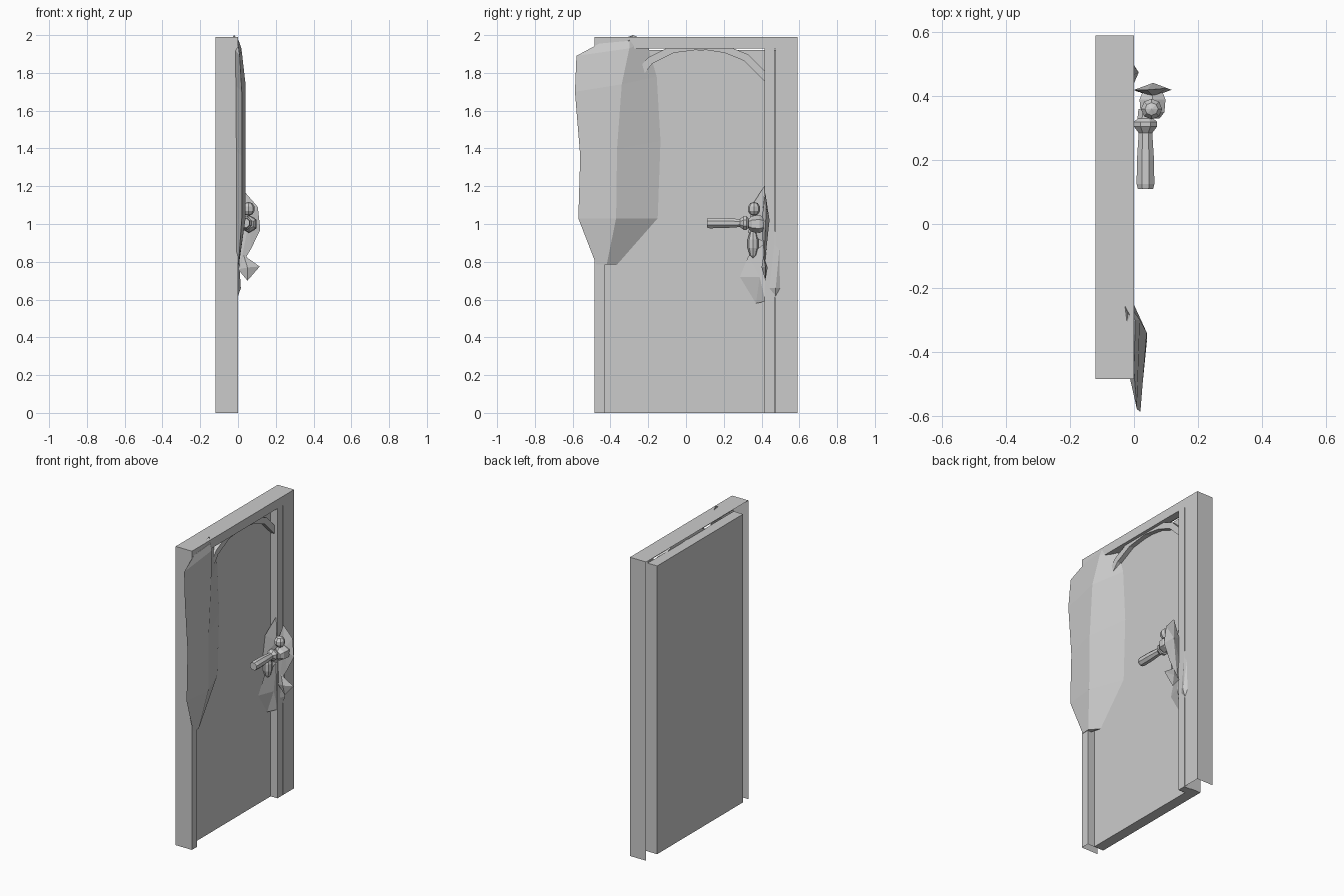
import bpy, bmesh, math
from mathutils import Vector, Matrix

if "Cube" in bpy.data.objects:
    bpy.data.objects.remove(bpy.data.objects["Cube"])


def finish(name, bm):
    bmesh.ops.recalc_face_normals(bm, faces=bm.faces)
    me = bpy.data.meshes.new(name)
    bm.to_mesh(me)
    bm.free()
    ob = bpy.data.objects.new(name, me)
    bpy.context.collection.objects.link(ob)
    return ob


def loft(name, rows, closed=True, caps=True):
    bm = bmesh.new()
    rings = [[bm.verts.new(p) for p in r] for r in rows]
    n = len(rings[0])
    for a, b in zip(rings, rings[1:]):
        for i in range(n if closed else n - 1):
            j = (i + 1) % n
            bm.faces.new((a[i], a[j], b[j], b[i]))
    if caps:
        bm.faces.new(rings[0])
        bm.faces.new(rings[-1])
    return finish(name, bm)


def box(name, lo, hi):
    bm = bmesh.new()
    bmesh.ops.create_cube(bm, size=1)
    for v in bm.verts:
        v.co = Vector([lo[i] + (v.co[i] + .5) * (hi[i] - lo[i]) for i in range(3)])
    return finish(name, bm)


def lathe_y(name, x, z, prof, n=8, sx=1.0):
    # rings (y, radius) along the y axis
    rows = [[(x + sx * r * math.cos(2 * math.pi * (k + .5) / n), y,
              z + r * math.sin(2 * math.pi * (k + .5) / n)) for k in range(n)]
            for y, r in prof]
    return loft(name, rows)


def ball(name, loc, size):
    bm = bmesh.new()
    bmesh.ops.create_uvsphere(bm, u_segments=8, v_segments=5, radius=1)
    bm.transform(Matrix.Translation(loc) @ Matrix.Diagonal((*size, 1)))
    return finish(name, bm)


def shard(name, outline, ridge):
    # outline fanned to one raised point on each side
    bm = bmesh.new()
    rim = [bm.verts.new(p) for p in outline]
    for tip in ridge:
        t = bm.verts.new(tip)
        for i in range(len(rim)):
            bm.faces.new((rim[i - 1], rim[i], t))
    return finish(name, bm)


# frame: open-backed casing swept around the opening
def arch_path(y0, y1, top, x):
    return [(x, y0, 0), (x, y0, top), (x, y1, top), (x, y1, 0)]


outer, inner = (-.485, .59, 1.99), (-.43, .475, 1.93)
loft("door_frame", [arch_path(*outer, -.12), arch_path(*outer, 0),
                    arch_path(*inner, 0), arch_path(*inner, -.05)],
     closed=False, caps=False)

# door leaf and its closing strip
box("door_panel", (-.12, -.43, 0), (-.05, .475, 1.92))
box("closing_strip", (-.05, .415, 0), (0, .469, 1.93))

# arched band under the lintel
mid = [(-.235, 1.81), (-.19, 1.865), (-.07, 1.925), (.08, 1.945),
       (.21, 1.925), (.32, 1.88), (.43, 1.77)]
rows = []
for i, (y, z) in enumerate(mid):
    a, b = Vector(mid[max(i - 1, 0)]), Vector(mid[min(i + 1, len(mid) - 1)])
    t = (b - a).normalized() * .02
    rows.append([(-.055, y - t.y, z + t.x), (-.02, y - t.y, z + t.x),
                 (-.02, y + t.y, z - t.x), (-.055, y + t.y, z - t.x)])
loft("arched_band", rows)

# bulging slab over the hinge side: z, left, crest, right, crest depth
slab = [(.785, -.475, -.42, -.365, .005), (1.03, -.57, -.37, -.15, .04),
        (1.40, -.56, -.365, -.135, .04), (1.74, -.588, -.34, -.155, .04),
        (1.93, -.58, -.30, -.21, .018)]
rows = []
for z, l, c, r, d in slab:
    lift = .04 if z > 1.1 else 0
    rows.append([(-.02, -.45, z), (d * .5, l, z - lift), (d, c, z),
                 (-.045, r, z + lift)])
rows.append([(-.03, -.42, 1.95), (.0, -.46, 1.955), (.004, -.30, 1.97),
             (-.02, -.28, 2.0)])
loft("hinge_side_slab", rows)

# lever grip with collar, hub, knob and drop
lathe_y("lever_grip", .036, 1.005,
        [(.11, .026), (.125, .030), (.20, .029), (.285, .023), (.295, .031),
         (.305, .039), (.32, .039), (.33, .027), (.36, .024)])
lathe_y("handle_hub", .058, 1.0,
        [(.33, .025), (.35, .043), (.39, .047), (.415, .035)], n=6)
ball("upper_knob", (.055, .36, 1.08), (.035, .034, .037))
ball("lower_drop", (-.03, .355, .895), (.03, .03, .075))

# faceted plate standing out from the frame edge
shard("handle_plate",
      [(.04, .42, 1.165), (.105, .425, 1.09), (.118, .42, .97), (.07, .415, .87),
       (.01, .415, .77), (.0, .42, .90), (.0, .42, 1.05)],
      [(.06, .40, 1.02), (.06, .442, 1.02)])
shard("plate_tail",
      [(.03, .41, .835), (.115, .42, .775), (.05, .42, .70), (.0, .42, .76)],
      [(.05, .40, .77), (.05, .432, .77)])

# splinters against the strip and the leaf
shard("edge_splinter",
      [(-.005, .465, .97), (-.005, .50, .93), (-.005, .505, .66), (-.005, .475, .605),
       (-.005, .43, .66)],
      [(.015, .475, .66), (-.02, .47, .75)])
shard("leaf_splinter",
      [(-.04, .33, .83), (-.01, .42, .90), (.0, .42, .59), (-.045, .37, .58),
       (-.05, .285, .72)],
      [(-.01, .39, .72), (-.06, .38, .70)])
shard("upper_splinter",
      [(-.045, .35, 1.10), (-.01, .42, 1.21), (.0, .42, .90), (-.05, .33, .95)],
      [(.0, .405, 1.05), (-.055, .39, 1.05)])
